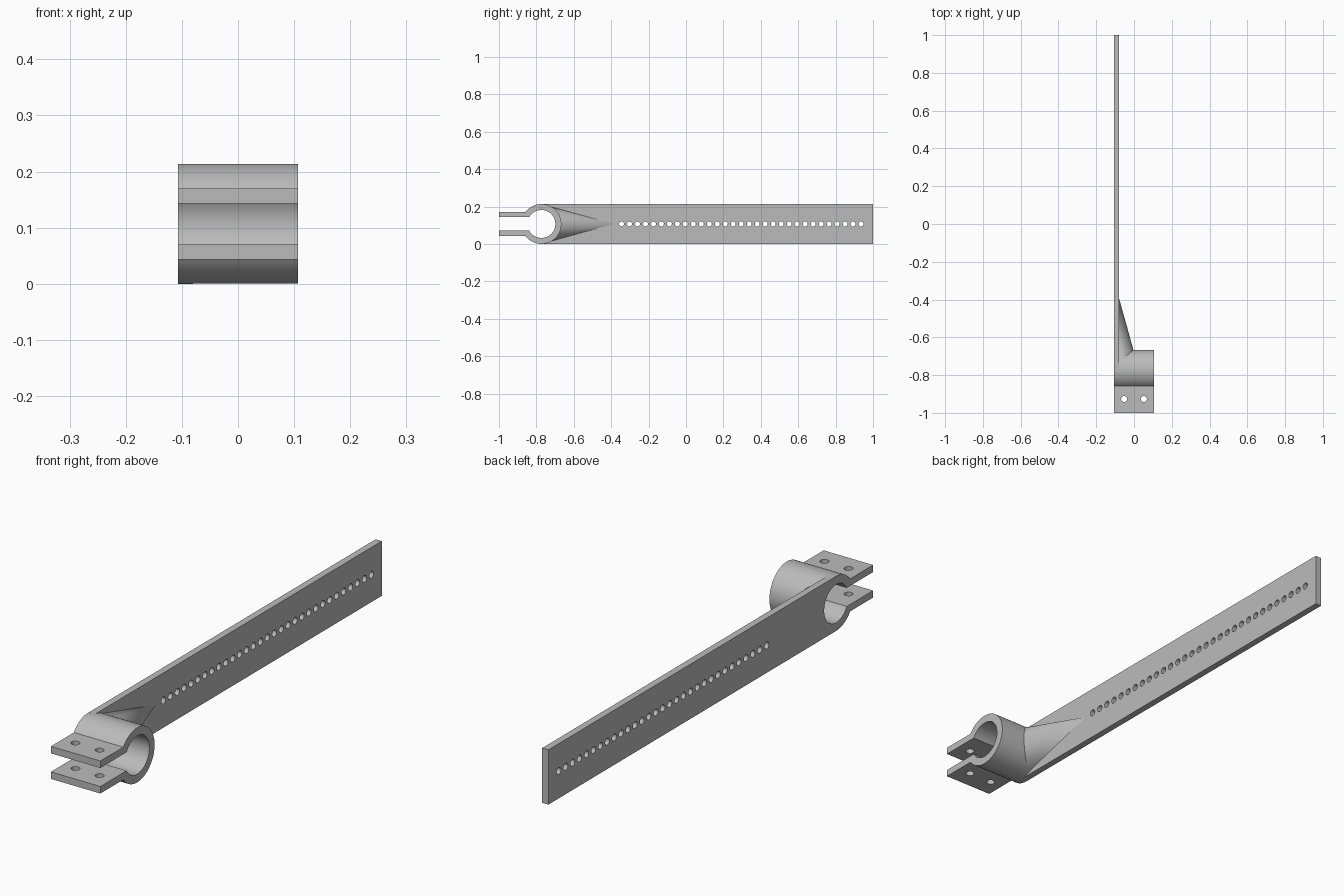
import bpy, bmesh
from math import sin, cos, asin, pi
from mathutils import Matrix, Vector

if "Cube" in bpy.data.objects:
    bpy.data.objects.remove(bpy.data.objects["Cube"])

R = 0.1067                 # clamp outer radius, half the arm height and half the width
BORE = 0.0745              # clamp bore radius
CY, CZ = -0.773, R         # clamp axis
FACE = -0.08               # inner face of the arm
GAP, LIP = 0.036, 0.0635   # half heights of the slot and of the flanges
TIP = -0.39                # end of the conical gusset

grey = bpy.data.materials.new("grey metal")
grey.use_nodes = True
grey.diffuse_color = (0.5, 0.5, 0.5, 1)
grey.node_tree.nodes["Principled BSDF"].inputs["Base Color"].default_value = (0.5, 0.5, 0.5, 1)


def add_object(name, bm):
    bmesh.ops.recalc_face_normals(bm, faces=bm.faces)
    mesh = bpy.data.meshes.new(name)
    bm.to_mesh(mesh)
    bm.free()
    mesh.materials.append(grey)
    obj = bpy.data.objects.new(name, mesh)
    bpy.context.collection.objects.link(obj)
    return obj


def extrude_x(name, profile, x0, x1):
    """Solid from a (y, z) outline, extruded along x."""
    bm = bmesh.new()
    face = bm.faces.new([bm.verts.new((x0, y, z)) for y, z in profile])
    side = bmesh.ops.extrude_face_region(bm, geom=[face])["geom"]
    bmesh.ops.translate(bm, vec=(x1 - x0, 0, 0),
                        verts=[v for v in side if isinstance(v, bmesh.types.BMVert)])
    return add_object(name, bm)


def cylinders(name, centres, radius, length, axis, segments):
    """One object with a cylinder at each centre."""
    bm = bmesh.new()
    turn = Vector((0, 0, 1)).rotation_difference(Vector(axis)).to_matrix().to_4x4()
    for c in centres:
        bmesh.ops.create_cone(bm, cap_ends=True, segments=segments, radius1=radius,
                              radius2=radius, depth=length,
                              matrix=Matrix.Translation(c) @ turn)
    return add_object(name, bm)


def combine(target, other, operation):
    mod = target.modifiers.new(operation.lower(), "BOOLEAN")
    mod.operation, mod.solver, mod.object = operation, "EXACT", other
    bpy.context.view_layer.objects.active = target
    bpy.ops.object.modifier_apply(modifier=mod.name)
    bpy.data.objects.remove(other)


# Split clamp with two flanges: round outline, open slot at the front
start = pi - asin(LIP / R)
steps = 72
arc = [start - 2 * start * i / steps for i in range(steps + 1)]
outline = [(CY + R * cos(a), CZ + R * sin(a)) for a in arc]
outline += [(-1, CZ - LIP), (-1, CZ - GAP), (CY, CZ - GAP),
            (CY, CZ + GAP), (-1, CZ + GAP), (-1, CZ + LIP)]
body = extrude_x("clamp_arm", outline, -R, R)

# Long flat arm
arm = extrude_x("arm", [(CY, 0), (1, 0), (1, 2 * R), (CY, 2 * R)], -R, FACE)
combine(body, arm, "UNION")

# Half-cone gusset between clamp and arm, trimmed inside the arm thickness
bm = bmesh.new()
bmesh.ops.create_cone(bm, cap_ends=True, segments=96, radius1=R * 0.998, radius2=0, depth=TIP - CY,
                      matrix=Matrix.Translation((FACE, (TIP + CY) / 2, CZ))
                      @ Matrix.Rotation(-pi / 2, 4, "X"))
cut = bmesh.ops.bisect_plane(bm, geom=bm.verts[:] + bm.edges[:] + bm.faces[:],
                             plane_co=(FACE - 0.01, 0, 0), plane_no=(1, 0, 0), clear_inner=True)
bmesh.ops.holes_fill(bm, edges=[e for e in bm.edges if e.is_boundary])
combine(body, add_object("gusset", bm), "UNION")

# Clamp bore, row of arm holes and flange bolt holes
combine(body, cylinders("bore_cutter", [(0, CY, CZ)], BORE, 1, (1, 0, 0), 72), "DIFFERENCE")
row = [(-R, -0.345 + 0.0427 * i, CZ) for i in range(31)]
combine(body, cylinders("row_cutter", row, 0.0133, 0.2, (1, 0, 0), 24), "DIFFERENCE")
bolts = [(x, -0.927, CZ) for x in (-0.052, 0.052)]
combine(body, cylinders("bolt_cutter", bolts, 0.016, 0.5, (0, 0, 1), 32), "DIFFERENCE")

# Smooth round surfaces, sharp edges
bpy.ops.object.select_all(action="DESELECT")
body.select_set(True)
bpy.context.view_layer.objects.active = body
bpy.ops.object.shade_smooth_by_angle(angle=0.5)
